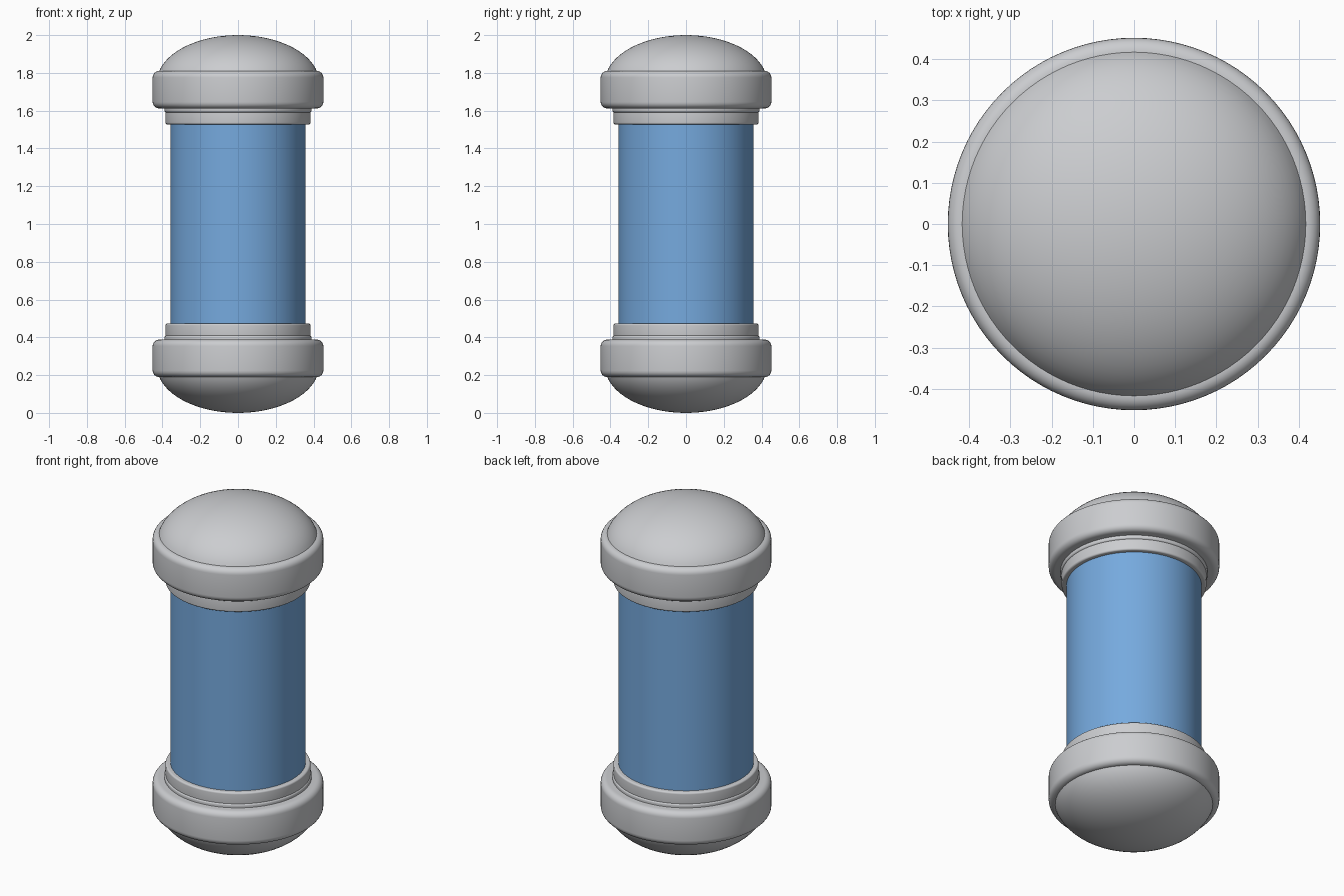
import bpy, bmesh, math

if "Cube" in bpy.data.objects:
    bpy.data.objects.remove(bpy.data.objects["Cube"])

SEG = 96


def material(name, rgb):
    m = bpy.data.materials.new(name)
    m.diffuse_color = (*rgb, 1)
    m.use_nodes = True
    m.node_tree.nodes["Principled BSDF"].inputs["Base Color"].default_value = m.diffuse_color
    return m


grey = material("light grey metal", (0.60, 0.61, 0.63))
blue = material("soft blue", (0.18, 0.40, 0.73))


def lathe(name, profile, mat, flip=False):
    """Spin an (r, z) profile round z; flip mirrors it about z = 1."""
    bm = bmesh.new()
    rings = []
    for r, z in profile:
        z = 2 - z if flip else z
        if r < 1e-5:
            rings.append([bm.verts.new((0, 0, z))] * SEG)
        else:
            rings.append([bm.verts.new((r * math.cos(math.tau * i / SEG),
                                        r * math.sin(math.tau * i / SEG), z))
                          for i in range(SEG)])
    for a, b in zip(rings, rings[1:]):
        for i in range(SEG):
            j = (i + 1) % SEG
            bm.faces.new(list(dict.fromkeys((a[i], a[j], b[j], b[i]))))
    bmesh.ops.recalc_face_normals(bm, faces=bm.faces[:])
    mesh = bpy.data.meshes.new(name)
    bm.to_mesh(mesh)
    bm.free()
    mesh.materials.append(mat)
    ob = bpy.data.objects.new(name, mesh)
    bpy.context.collection.objects.link(ob)
    bpy.ops.object.select_all(action='DESELECT')
    ob.select_set(True)
    bpy.context.view_layer.objects.active = ob
    bpy.ops.object.shade_smooth_by_angle(angle=math.radians(35))


def band(radius, z0, z1, bevel, steps=6):
    """Closed disc profile with rounded rims."""
    pts = [(0, z0)]
    for cz, start in ((z0 + bevel, -90), (z1 - bevel, 0)):
        for k in range(steps + 1):
            t = math.radians(start + 90 * k / steps)
            pts.append((radius - bevel + bevel * math.cos(t),
                        cz + bevel * math.sin(t)))
    return pts + [(0, z1)]


# Flattened dome, an ellipse cut where it meets the rim band
dome = [(0, 1.80)]
for k in range(17):
    t = math.radians(12.5 + 77.5 * k / 16)
    dome.append((0.43 * math.cos(t) if k < 16 else 0, 1.75 + 0.25 * math.sin(t)))

# Central tube
lathe("tube", [(0, 0.45), (0.358, 0.45), (0.358, 1.55), (0, 1.55)], blue)

# Matching end caps
for side, flip in (("top", False), ("bottom", True)):
    lathe(side + "_dome", dome, grey, flip)
    lathe(side + "_rim_band", band(0.452, 1.612, 1.81, 0.034), grey, flip)
    lathe(side + "_thin_collar", band(0.39, 1.59, 1.63, 0.012), grey, flip)
    lathe(side + "_collar", band(0.384, 1.527, 1.60, 0.01), grey, flip)
